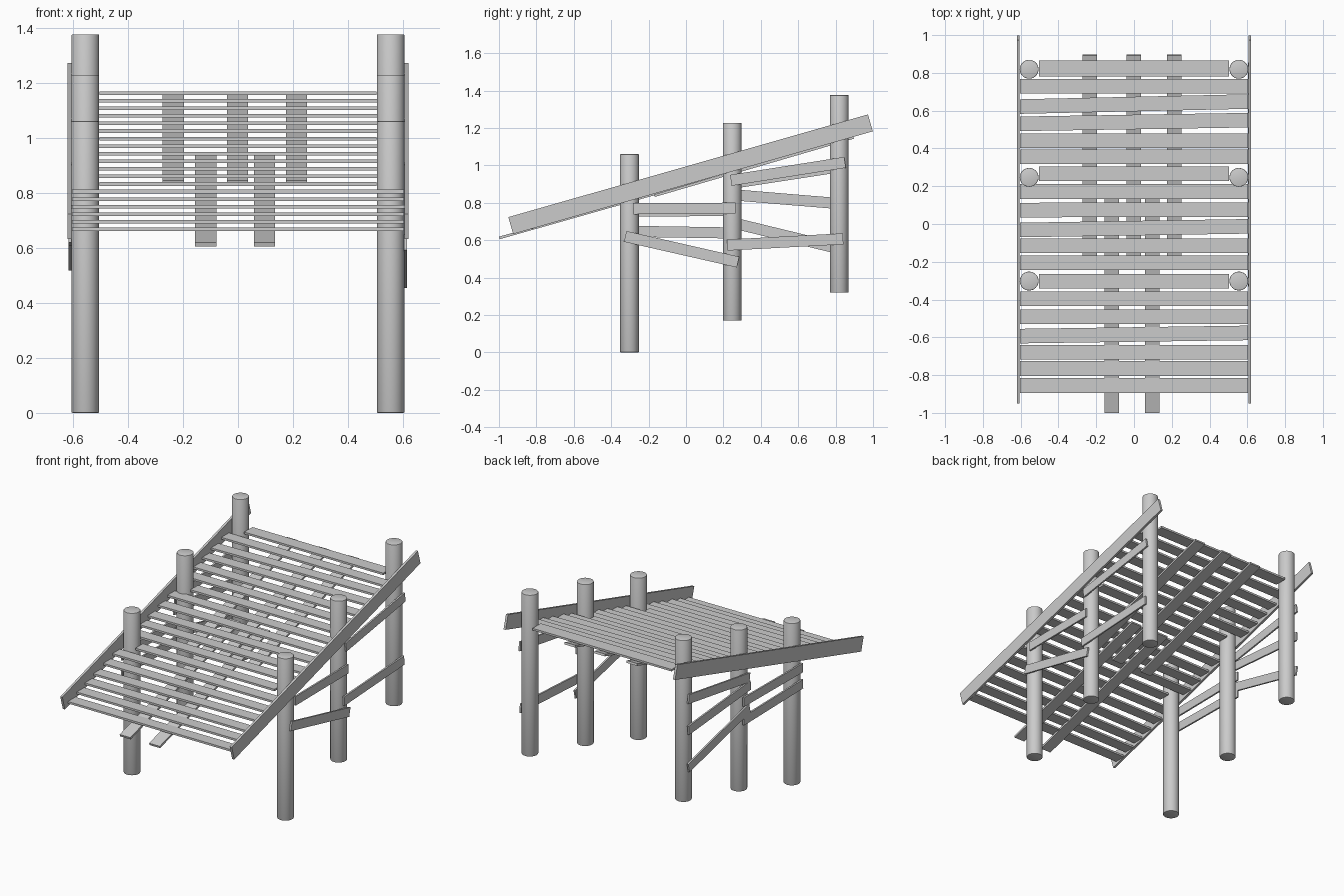
import bpy, bmesh, math
from mathutils import Matrix, Vector

if "Cube" in bpy.data.objects:
    bpy.data.objects.remove(bpy.data.objects["Cube"])

grey = bpy.data.materials.new("plain grey")
grey.diffuse_color = (0.6, 0.6, 0.6, 1)
grey.use_nodes = True
grey.node_tree.nodes["Principled BSDF"].inputs["Base Color"].default_value = grey.diffuse_color


def finish(bm, name):
    me = bpy.data.meshes.new(name)
    bm.to_mesh(me)
    bm.free()
    me.materials.append(grey)
    ob = bpy.data.objects.new(name, me)
    bpy.context.collection.objects.link(ob)
    return ob


def box(name, centre, size, pitch=0.0, yaw=0.0):
    bm = bmesh.new()
    m = (Matrix.Translation(centre) @ Matrix.Rotation(yaw, 4, 'Z')
         @ Matrix.Rotation(pitch, 4, 'X') @ Matrix.Diagonal((*size, 1)))
    bmesh.ops.create_cube(bm, size=1, matrix=m)
    return finish(bm, name)


def plank(name, x, a, b, width, height):
    """Board running from a=(y, z) to b=(y, z) along its centre line."""
    dy, dz = b[0] - a[0], b[1] - a[1]
    c = Vector((x, (a[0] + b[0]) / 2, (a[1] + b[1]) / 2))
    return box(name, c, (width, math.hypot(dy, dz), height), math.atan2(dz, dy))


# Round posts, stepping up toward the back
for y, z0, z1 in ((-0.302, 0.0, 1.06), (0.247, 0.17, 1.227), (0.819, 0.32, 1.376)):
    for s in (-1, 1):
        bm = bmesh.new()
        bmesh.ops.create_cone(bm, cap_ends=True, segments=32, radius1=0.05, radius2=0.05,
                              depth=z1 - z0,
                              matrix=Matrix.Translation((s * 0.555, y, (z0 + z1) / 2)))
        rims = [e for e in bm.edges if abs(e.verts[0].co.z - e.verts[1].co.z) < 1e-4]
        bmesh.ops.bevel(bm, geom=rims, offset=0.004, segments=2, affect='EDGES', profile=0.5)
        ob = finish(bm, "post")
        bpy.ops.object.select_all(action='DESELECT')
        ob.select_set(True)
        bpy.context.view_layer.objects.active = ob
        bpy.ops.object.shade_smooth_by_angle(angle=math.radians(35))

# Level deck slats, each a step lower than the last; short ones fit between posts
slat_y = [0.824, 0.73, 0.635, 0.54, 0.44, 0.355, 0.265, 0.172, 0.075, -0.022,
          -0.115, -0.205, -0.303, -0.395, -0.49, -0.585, -0.68, -0.765, -0.855]
yaws = {2: 0.022, 3: 0.016, 8: 0.002, 9: 0.016, 15: 0.014}
for i, y in enumerate(slat_y):
    length = 1.005 if i in (0, 6, 12) else 1.208
    box("deck_slat", (0, y, 1.162 - i * 0.0275),
        (length, 0.085 if i == 0 else 0.077, 0.013), yaw=yaws.get(i, 0))

# Sloping boards under the deck
for x in (-0.235, -0.002, 0.213):
    plank("upper_stringer", x, (-0.168, 0.838), (0.895, 1.149), 0.077, 0.014)
for x in (-0.117, 0.096):
    plank("lower_stringer", x, (-0.998, 0.612), (0.14, 0.935), 0.077, 0.014)

# Side rails
for s in (-1, 1):
    plank("side_rail", s * 0.6125, (-0.937, 0.678), (0.986, 1.227), 0.015, 0.094)

# Braces nailed to the outside of the posts
right = [((-0.325, 0.62), (0.278, 0.483)), ((-0.282, 0.768), (0.264, 0.771)),
         ((0.24, 0.92), (0.85, 1.016)), ((0.221, 0.574), (0.84, 0.607))]
left = [((0.21, 0.846), (0.85, 0.793)), ((0.22, 0.70), (0.85, 0.547)),
        ((-0.33, 0.648), (0.28, 0.638)), ((-0.33, 0.754), (0.28, 0.76)),
        ((0.22, 0.90), (0.85, 0.997))]
for a, b in right:
    plank("right_brace", 0.609, a, b, 0.011, 0.059)
for a, b in left:
    plank("left_brace", -0.611, a, b, 0.011, 0.059)
